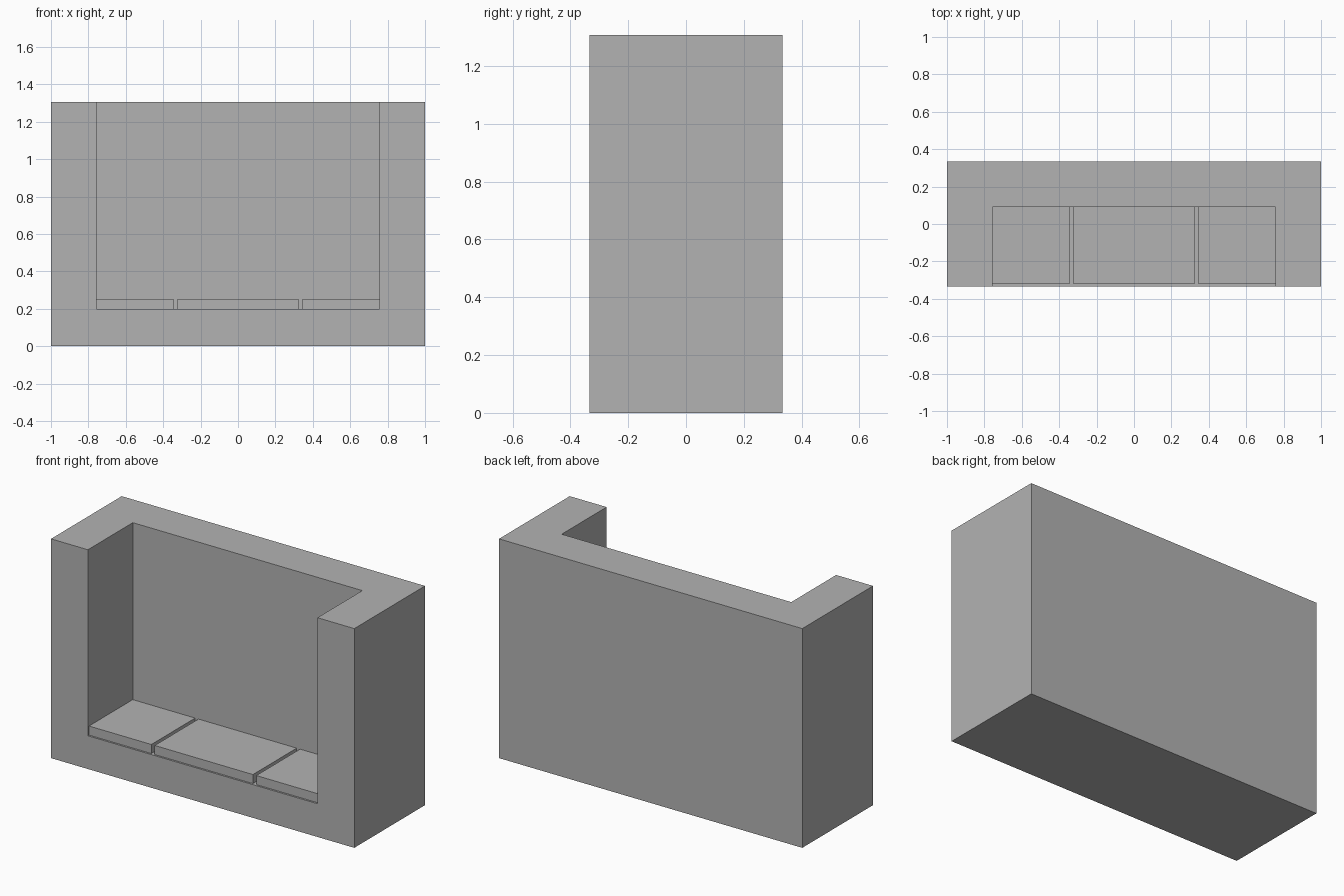
import bpy

cube = bpy.data.objects.get("Cube")
if cube:
    bpy.data.objects.remove(cube, do_unlink=True)

# Single plain grey for the whole sofa
grey = bpy.data.materials.new("plain_grey")
grey.use_nodes = True
GREY = (0.45, 0.45, 0.45, 1)
grey.diffuse_color = GREY
grey.node_tree.nodes["Principled BSDF"].inputs["Base Color"].default_value = GREY


def box(name, x, y, z):
    """Box spanning the given (low, high) range on each axis."""
    spans = (x, y, z)
    bpy.ops.mesh.primitive_cube_add(size=1)
    ob = bpy.context.object
    ob.name = ob.data.name = name
    for v in ob.data.vertices:
        v.co = [lo + (c + 0.5) * (hi - lo) for c, (lo, hi) in zip(v.co, spans)]
    ob.data.materials.append(grey)
    return ob


WIDTH, DEPTH, HEIGHT = 1.0, 0.333, 1.307   # half width, half depth, height
INNER, BACK, SEAT = 0.757, 0.09, 0.198     # inside of arms, backrest, base top

# Sofa body: base, arms and back as one block with the seat space cut out
body = box("sofa_body", (-WIDTH, WIDTH), (-DEPTH, DEPTH), (0, HEIGHT))
cutter = box("seat_cutter", (-INNER, INNER), (-DEPTH - 0.2, BACK), (SEAT, HEIGHT + 0.2))
cutter.hide_render = True
cut = body.modifiers.new("seat_space", "BOOLEAN")
cut.operation = "DIFFERENCE"
cut.solver = "EXACT"
cut.object = cutter
bpy.context.view_layer.objects.active = body
bpy.ops.object.modifier_apply(modifier=cut.name)
bpy.data.objects.remove(cutter, do_unlink=True)

# Three thin seat cushions with narrow gaps between them
for name, x in (("right_cushion", (-INNER, -0.346)),
                ("middle_cushion", (-0.324, 0.324)),
                ("left_cushion", (0.346, INNER))):
    box(name, x, (-0.322, BACK), (SEAT, 0.252))
